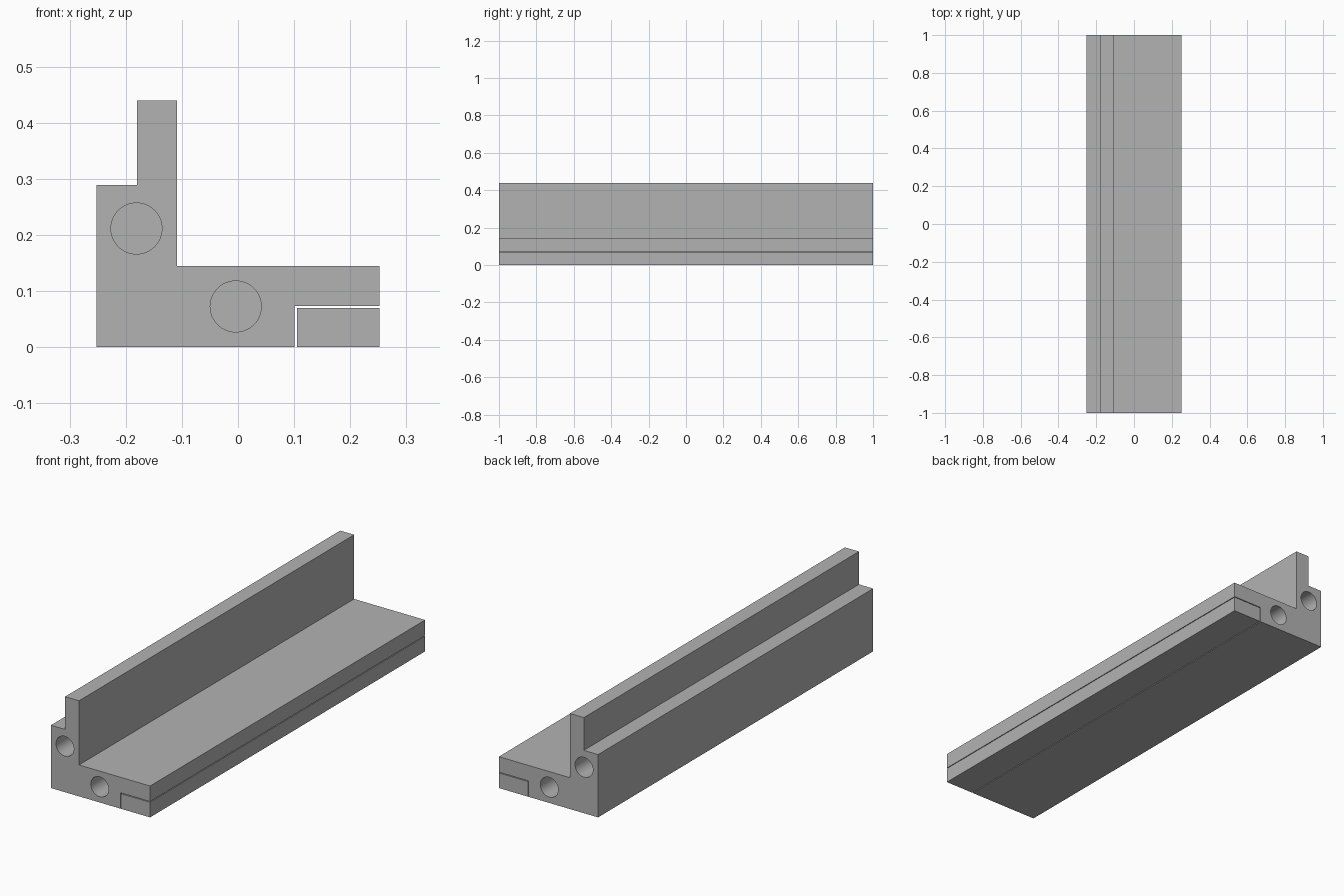
import bpy
import bmesh
from mathutils import Matrix, Vector
from math import radians

cube = bpy.data.objects.get("Cube")
if cube:
    bpy.data.objects.remove(cube, do_unlink=True)

HALF_LENGTH = 1.0
HOLE_RADIUS = 0.0455
HOLE_DEPTH = 0.3

grey = bpy.data.materials.new("plain grey")
grey.use_nodes = True
colour = (0.45, 0.45, 0.45, 1)
grey.diffuse_color = colour
grey.node_tree.nodes["Principled BSDF"].inputs["Base Color"].default_value = colour


def finish(name, bm):
    bmesh.ops.recalc_face_normals(bm, faces=bm.faces)
    mesh = bpy.data.meshes.new(name)
    bm.to_mesh(mesh)
    bm.free()
    mesh.materials.append(grey)
    obj = bpy.data.objects.new(name, mesh)
    bpy.context.collection.objects.link(obj)
    return obj


def extrusion(name, profile):
    """Extrude an (x, z) outline along the full length."""
    bm = bmesh.new()
    face = bm.faces.new([bm.verts.new((x, -HALF_LENGTH, z)) for x, z in profile])
    result = bmesh.ops.extrude_face_region(bm, geom=[face])
    moved = [v for v in result["geom"] if isinstance(v, bmesh.types.BMVert)]
    bmesh.ops.translate(bm, verts=moved, vec=Vector((0, 2 * HALF_LENGTH, 0)))
    return finish(name, bm)


# Stepped angle rail with a rebate under its wide flange
rail = extrusion("angle_rail", [
    (-0.2525, 0), (0.101, 0), (0.101, 0.073), (0.2525, 0.073),
    (0.2525, 0.1445), (-0.109, 0.1445), (-0.109, 0.44),
    (-0.18, 0.44), (-0.18, 0.289), (-0.2525, 0.289)])

# Separate strip sitting in the rebate with a thin gap
extrusion("insert_strip", [
    (0.105, 0), (0.2525, 0), (0.2525, 0.0695), (0.105, 0.0695)])

# Blind holes in both ends
bm = bmesh.new()
for x, z in ((-0.181, 0.2115), (-0.004, 0.0725)):
    for end in (-1, 1):
        place = Matrix.Translation((x, end * HALF_LENGTH, z)) @ Matrix.Rotation(radians(90), 4, "X")
        bmesh.ops.create_cone(bm, cap_ends=True, segments=64, radius1=HOLE_RADIUS,
                              radius2=HOLE_RADIUS, depth=2 * HOLE_DEPTH, matrix=place)
cutter = finish("hole_cutter", bm)
cutter.hide_render = True

drill = rail.modifiers.new("end holes", "BOOLEAN")
drill.operation = "DIFFERENCE"
drill.solver = "EXACT"
drill.object = cutter
bpy.ops.object.select_all(action="DESELECT")
rail.select_set(True)
bpy.context.view_layer.objects.active = rail
bpy.ops.object.modifier_apply(modifier=drill.name)
bpy.data.objects.remove(cutter, do_unlink=True)
bpy.ops.object.shade_smooth_by_angle(angle=radians(30))
